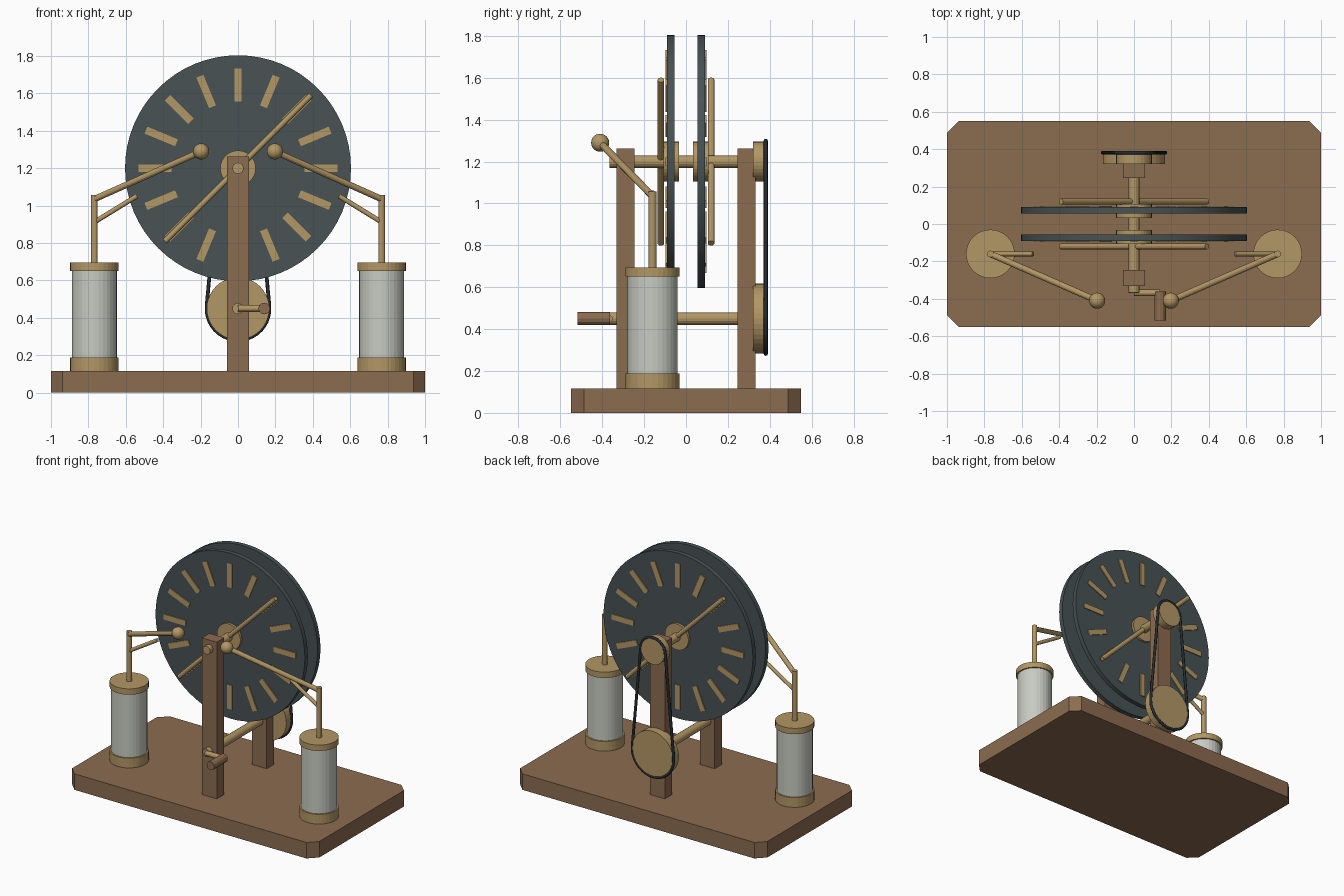
import bpy, bmesh, math
from mathutils import Vector, Matrix

if "Cube" in bpy.data.objects:
    bpy.data.objects.remove(bpy.data.objects["Cube"])


def material(name, rgb):
    m = bpy.data.materials.new(name)
    m.diffuse_color = (*rgb, 1)
    m.use_nodes = True
    m.node_tree.nodes["Principled BSDF"].inputs["Base Color"].default_value = m.diffuse_color
    return m


WOOD = material("wood", (0.26, 0.15, 0.08))
BRASS = material("brass", (0.45, 0.31, 0.13))
PLATE = material("dark_plate", (0.065, 0.085, 0.09))
GLASS = material("pale_glass", (0.58, 0.60, 0.54))
RUBBER = material("rubber", (0.02, 0.025, 0.03))


def finish(name, bm, mat):
    bmesh.ops.recalc_face_normals(bm, faces=bm.faces)
    mesh = bpy.data.meshes.new(name)
    bm.to_mesh(mesh)
    bm.free()
    mesh.materials.append(mat)
    obj = bpy.data.objects.new(name, mesh)
    bpy.context.collection.objects.link(obj)
    return obj


def rod(name, a, b, radius, mat, sides=16):
    """Cylinder running from point a to point b."""
    a, b = Vector(a), Vector(b)
    turn = (b - a).to_track_quat('Z', 'Y').to_matrix().to_4x4()
    bm = bmesh.new()
    bmesh.ops.create_cone(bm, cap_ends=True, segments=sides, radius1=radius,
                          radius2=radius, depth=(b - a).length,
                          matrix=Matrix.Translation((a + b) / 2) @ turn)
    return finish(name, bm, mat)


def add_box(bm, lo, hi, turn=Matrix.Identity(4)):
    lo, hi = Vector(lo), Vector(hi)
    size = Matrix.Diagonal((*(hi - lo), 1))
    bmesh.ops.create_cube(bm, size=1, matrix=turn @ Matrix.Translation((lo + hi) / 2) @ size)


# Base board with clipped corners
DECK = 0.117
bm = bmesh.new()
add_box(bm, (-1, -0.55, 0), (1, 0.55, DECK))
corners = [e for e in bm.edges if abs(e.verts[0].co.z - e.verts[1].co.z) > 0.01]
bmesh.ops.bevel(bm, geom=corners, offset=0.062, segments=1, affect='EDGES')
finish("base_board", bm, WOOD)

# Parts that repeat front and back
AXLE, CRANK = 1.2, 0.45
for s, side in ((-1, "front"), (1, "back")):
    # Upright post
    bm = bmesh.new()
    y = s * 0.288
    add_box(bm, (-0.06, y - 0.043, DECK - 0.005), (0.06, y + 0.043, 1.262))
    finish(side + "_post", bm, WOOD)

    # Disc and its hub
    rod(side + "_disc", (0, s * 0.056, AXLE), (0, s * 0.09, AXLE), 0.604, PLATE, 64)
    rod(side + "_hub", (0, s * 0.033, AXLE), (0, s * 0.108, AXLE), 0.095, BRASS, 32)

    # Ring of metal strips on the outer face
    bm = bmesh.new()
    ys = sorted((s * 0.086, s * 0.097))
    for i in range(16):
        turn = Matrix.Translation((0, 0, AXLE)) @ Matrix.Rotation(i * math.tau / 16, 4, 'Y')
        add_box(bm, (-0.02, ys[0], 0.356), (0.02, ys[1], 0.533), turn)
    finish(side + "_disc_strips", bm, BRASS)

    # Diagonal neutralising bar, crossed between front and back
    d = 0.39
    rod(side + "_diagonal_bar", (s * d, s * 0.12, AXLE - d), (-s * d, s * 0.12, AXLE + d),
        0.016, BRASS, 12)

# Axle, crank shaft and pulleys
rod("disc_axle", (0, -0.365, AXLE), (0, 0.34, AXLE), 0.03, BRASS)
rod("crank_shaft", (0, -0.368, CRANK), (0, 0.387, CRANK), 0.03, BRASS)
rod("upper_pulley", (0, 0.32, AXLE), (0, 0.387, AXLE), 0.095, BRASS, 32)
rod("lower_pulley", (0, 0.32, CRANK), (0, 0.387, CRANK), 0.167, BRASS, 40)

# Crank arm and handle
rod("crank_arm", (0, -0.368, CRANK), (0.14, -0.368, CRANK), 0.018, BRASS, 12)
rod("crank_handle", (0.14, -0.517, CRANK), (0.14, -0.362, CRANK), 0.031, WOOD, 12)

# Drive belt wrapped round both pulleys
r_top, r_low = 0.099, 0.168
lean = math.asin((r_low - r_top) / (AXLE - CRANK))
path = []
for z, r, start, end in ((AXLE, r_top, lean, math.pi - lean),
                         (CRANK, r_low, math.pi - lean, math.tau + lean)):
    for i in range(21):
        t = start + (end - start) * i / 20
        path.append((r * math.cos(t), 0.381, z + r * math.sin(t), 1))
curve = bpy.data.curves.new("drive_belt", 'CURVE')
curve.dimensions = '3D'
curve.bevel_depth = 0.01
curve.bevel_resolution = 2
spline = curve.splines.new('POLY')
spline.points.add(len(path) - 1)
for p, co in zip(spline.points, path):
    p.co = co
spline.use_cyclic_u = True
curve.materials.append(RUBBER)
bpy.context.collection.objects.link(bpy.data.objects.new("drive_belt", curve))

# Storage jars with discharge arms, mirrored left and right
JX, JY = 0.768, -0.16
for s, side in ((-1, "left"), (1, "right")):
    x = s * JX
    rod(side + "_jar_foot", (x, JY, DECK - 0.003), (x, JY, 0.188), 0.13, BRASS, 32)
    rod(side + "_jar_glass", (x, JY, 0.15), (x, JY, 0.67), 0.12, GLASS, 32)
    rod(side + "_jar_lid", (x, JY, 0.652), (x, JY, 0.695), 0.13, BRASS, 32)
    rod(side + "_jar_stem", (x, JY, 0.68), (x, JY, 1.058), 0.018, BRASS, 12)
    rod(side + "_collector_arm", (x, JY, 0.912), (s * 0.54, JY, 1.052), 0.013, BRASS, 12)
    ball = (s * 0.197, -0.41, 1.29)
    rod(side + "_discharge_arm", (x, JY, 1.035), ball, 0.017, BRASS, 12)
    bm = bmesh.new()
    bmesh.ops.create_uvsphere(bm, u_segments=20, v_segments=12, radius=0.043,
                              matrix=Matrix.Translation(ball))
    finish(side + "_discharge_ball", bm, BRASS)

# Smooth rounded sides while keeping rims crisp
for obj in bpy.data.objects:
    if obj.type == 'MESH' and ("ball" in obj.name or obj.name.endswith("disc")):
        bpy.ops.object.select_all(action='DESELECT')
        obj.select_set(True)
        bpy.context.view_layer.objects.active = obj
        bpy.ops.object.shade_smooth_by_angle(angle=math.radians(35))
